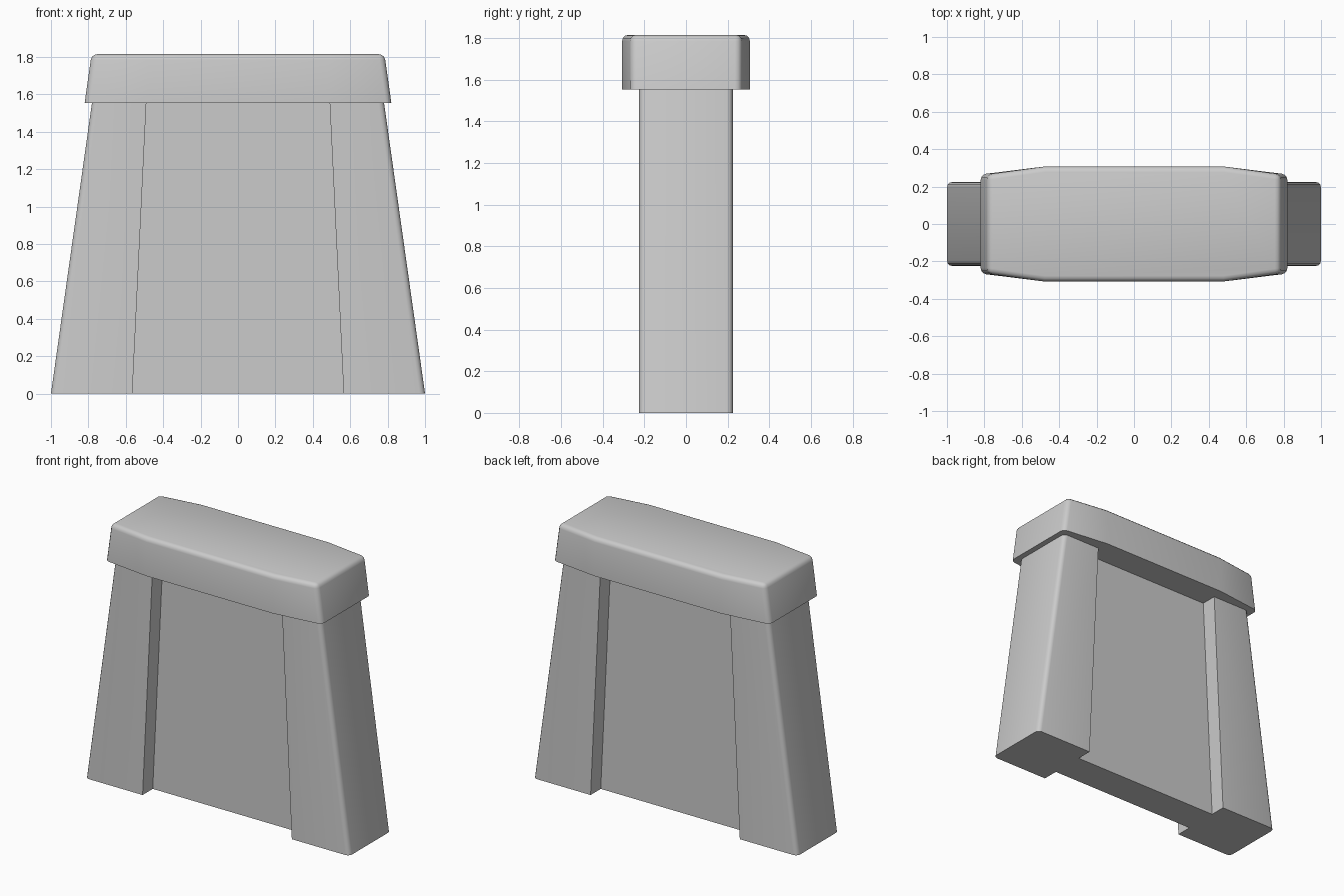
import bpy, bmesh

if "Cube" in bpy.data.objects:
    bpy.data.objects.remove(bpy.data.objects["Cube"])


def taper_prism(name, bottom, top, z0, z1, pick=None, width=0.03):
    """Solid between two matching outlines; edges chosen by pick(a, b) are rounded."""
    bm = bmesh.new()
    lo = [bm.verts.new((x, y, z0)) for x, y in bottom]
    hi = [bm.verts.new((x, y, z1)) for x, y in top]
    n = len(lo)
    bm.faces.new(lo[::-1])
    bm.faces.new(hi)
    for i in range(n):
        j = (i + 1) % n
        bm.faces.new((lo[i], lo[j], hi[j], hi[i]))
    bmesh.ops.recalc_face_normals(bm, faces=bm.faces)
    if pick:
        edges = [e for e in bm.edges if pick(e.verts[0].co, e.verts[1].co)]
        bmesh.ops.bevel(bm, geom=edges, offset=width, offset_type='OFFSET',
                        segments=3, profile=0.5, affect='EDGES', clamp_overlap=True)
    mesh = bpy.data.meshes.new(name)
    bm.to_mesh(mesh)
    bm.free()
    obj = bpy.data.objects.new(name, mesh)
    bpy.context.collection.objects.link(obj)
    bpy.ops.object.select_all(action='DESELECT')
    obj.select_set(True)
    bpy.context.view_layer.objects.active = obj
    bpy.ops.object.shade_smooth_by_angle(angle=0.6)
    return obj


def rect(x0, x1, y):
    return [(x0, -y), (x1, -y), (x1, y), (x0, y)]


def cap_outline(end):
    half = [(end, -0.265), (end, 0.265), (0.48, 0.307)]
    left = [(-x, -y) for x, y in half]
    return [(0.48, -0.307)] + half + [(-0.48, 0.307)] + left


LEG_TOP = 1.56

# Tapered side legs, rounded on their outer upright edges
for side, s in (("left", -1), ("right", 1)):
    taper_prism(side + "_leg",
                rect(s * 0.565, s * 1.0, 0.225), rect(s * 0.49, s * 0.78, 0.225),
                0, LEG_TOP,
                lambda a, b: abs(a.z - b.z) > 1 and max(abs(a.x), abs(b.x)) > 0.9)

# Recessed centre panel
taper_prism("centre_panel", rect(-0.58, 0.58, 0.115), rect(-0.51, 0.51, 0.115), 0, LEG_TOP)


# Overhanging cap with bowed long sides, rounded corners and top rim
def cap_edge(a, b):
    corner = abs(a.z - b.z) > 0.1 and min(abs(a.x), abs(b.x)) > 0.6
    rim = min(a.z, b.z) > 1.8
    return corner or rim


taper_prism("cap", cap_outline(0.82), cap_outline(0.783), 1.553, 1.815, cap_edge)
